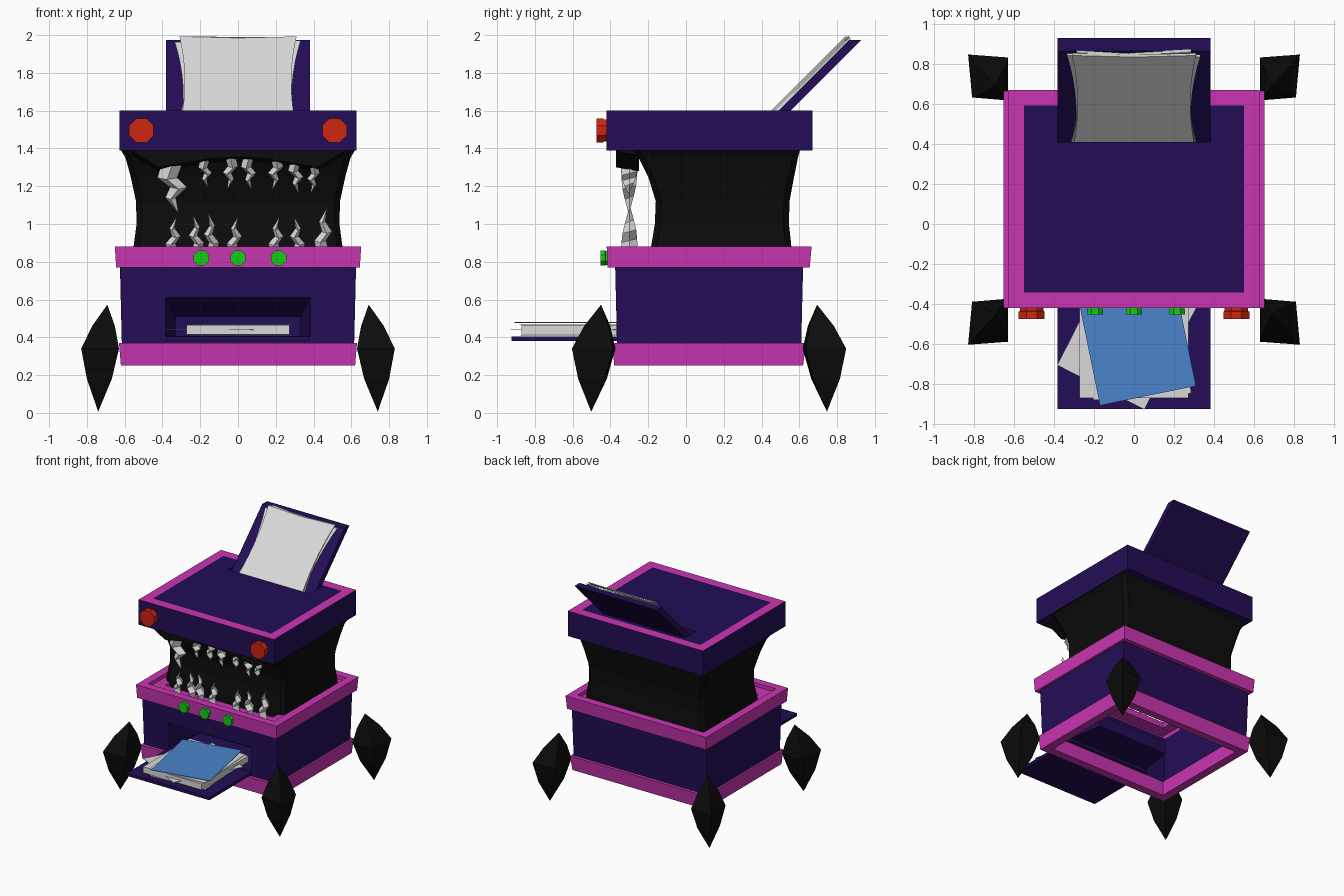
import bpy, bmesh, math
from mathutils import Vector, Matrix

if "Cube" in bpy.data.objects:
    bpy.data.objects.remove(bpy.data.objects["Cube"])


def material(name, rgb):
    m = bpy.data.materials.new(name)
    m.diffuse_color = (*rgb, 1)
    m.use_nodes = True
    m.node_tree.nodes["Principled BSDF"].inputs["Base Color"].default_value = m.diffuse_color
    return m


PURPLE = material("dark purple", (0.0165, 0.0042, 0.092))
PINK = material("magenta", (0.59, 0.036, 0.45))
BLACK = material("black", (0.0035, 0.0035, 0.0035))
WHITE = material("paper white", (0.70, 0.70, 0.70))
BLUE = material("paper blue", (0.068, 0.23, 0.60))
RED = material("red", (0.62, 0.019, 0.005))
GREEN = material("green", (0.007, 0.60, 0.008))


def loft(name, rings, mat, closed=False, caps=True):
    """Join rings of points with quads; closed joins the last ring to the first."""
    bm = bmesh.new()
    vs = [[bm.verts.new(p) for p in r] for r in rings]
    n = len(vs[0])
    pairs = list(zip(vs, vs[1:])) + ([(vs[-1], vs[0])] if closed else [])
    for a, b in pairs:
        for i in range(n):
            j = (i + 1) % n
            bm.faces.new((a[i], a[j], b[j], b[i]))
    if caps and not closed:
        bm.faces.new(vs[0][::-1])
        bm.faces.new(vs[-1])
    bmesh.ops.remove_doubles(bm, verts=bm.verts, dist=1e-5)
    bmesh.ops.recalc_face_normals(bm, faces=bm.faces)
    me = bpy.data.meshes.new(name)
    bm.to_mesh(me)
    bm.free()
    ob = bpy.data.objects.new(name, me)
    bpy.context.collection.objects.link(ob)
    me.materials.append(mat)
    return ob


def rect(x, y0, y1, z):
    return [(-x, y0, z), (x, y0, z), (x, y1, z), (-x, y1, z)]


def box(name, x, y0, y1, z0, z1, mat):
    return loft(name, [rect(x, y0, y1, z0), rect(x, y0, y1, z1)], mat)


def frame(name, bottom, top, inner, z0, z1, mat):
    """Rectangular tube open at top and bottom; each rect is (x, y0, y1)."""
    return loft(name, [rect(*bottom, z0), rect(*top, z1),
                       rect(*inner, z1), rect(*inner, z0)], mat, closed=True)


def cut(ob, cutter):
    mod = ob.modifiers.new("cut", 'BOOLEAN')
    mod.operation = 'DIFFERENCE'
    mod.object = cutter
    bpy.context.view_layer.objects.active = ob
    bpy.ops.object.modifier_apply(modifier=mod.name)
    bpy.data.objects.remove(cutter)


def disc(name, x, z, y0, y1, r, sides, mat):
    """Short button facing the front, with a bevelled face."""
    rings = []
    for y, s in ((y1, .92), (y1 - .4 * (y1 - y0), .92), (y1 - .42 * (y1 - y0), 1), (y0, 1)):
        rings.append([(x + s * r * math.cos(math.tau * (i + .5) / sides), y,
                       z + s * r * math.sin(math.tau * (i + .5) / sides)) for i in range(sides)])
    return loft(name, rings, mat)


# Hollow lower body with pink bands
frame("base_band", (.62, -.38, .62), (.63, -.39, .635), (.55, -.31, .555), .25, .37, PINK)
body = frame("body", (.615, -.365, .61), (.625, -.375, .62), (.585, -.335, .58), .365, .775, PURPLE)
cut(body, box("slot_cutter", .383, -.6, -.2, .408, .61, PURPLE))
frame("collar", (.645, -.415, .655), (.652, -.42, .665), (.585, -.355, .60), .77, .88, PINK)
frame("collar_ledge", (.59, -.36, .605), (.59, -.36, .605), (.50, -.25, .52), .80, .85, PINK)

# Tapered paper slot behind the front opening
slot = [[(-x, y, z0), (x, y, z0), (x, y, z1), (-x, y, z1)]
        for x, y, z0, z1 in ((.383, -.368, .408, .61), (.33, -.02, .408, .51))]
liner = loft("slot_liner", slot, PURPLE, caps=False)
bm = bmesh.new()
bm.from_mesh(liner.data)
bm.faces.new(sorted([v for v in bm.verts if v.co.y > -.1],
                    key=lambda v: math.atan2(v.co.z - .46, v.co.x)))
bm.to_mesh(liner.data)
bm.free()

# Output tray and loose sheets
box("output_tray", .382, -.925, -.30, .38, .404, PURPLE)
box("paper_stack", .272, -.87, -.25, .415, .466, WHITE)


def sheet(name, cx, cy, z, degrees, mat):
    ob = box(name, .245, -.30, .30, 0, .004, mat)
    ob.data.transform(Matrix.Translation((cx, cy, z)) @ Matrix.Rotation(math.radians(degrees), 4, 'Z'))


sheet("bottom_sheet", .02, -.56, .409, 4, WHITE)
sheet("turned_sheet", -.03, -.55, .438, -27, WHITE)
sheet("upper_sheet", .02, -.565, .467, 4, WHITE)
sheet("blue_sheet", .01, -.565, .477, 11.5, BLUE)


# Pinched neck with chamfered corners
def chamfered(x, y0, y1, z, c=.03):
    return [(-x + c, y0, z), (x - c, y0, z), (x, y0 + c, z), (x, y1 - c, z),
            (x - c, y1, z), (-x + c, y1, z), (-x, y1 - c, z), (-x, y0 + c, z)]


neck = [(.555, -.185, .56, .82), (.553, -.185, .558, .88), (.537, -.165, .545, 1.0),
        (.54, -.16, .548, 1.12), (.568, -.20, .572, 1.25), (.595, -.25, .592, 1.35),
        (.622, -.28, .605, 1.395)]
loft("neck", [chamfered(*r) for r in neck], BLACK)

# Arched upper lip
lip = []
for i in range(9):
    u = i / 4 - 1
    x, low = .56 * u, 1.345 - .055 * min(1, 1.5 * abs(u)) ** 2
    if abs(u) > .9:
        low = 1.375
    lip.append([(x, -.37, low + .01), (x, -.25, low - .01), (x, -.25, 1.395), (x, -.37, 1.395)])
loft("upper_lip", lip, BLACK)


# Crooked teeth
def tooth(name, x, root, tip, w, lean):
    rings = []
    for t, shift, s in ((0, 0, .8), (.3, -.35, .75), (.5, .5, .65), (.72, -.1, .4), (1, .45, .02)):
        z, cx, h = root + (tip - root) * t, x + shift * w * lean, s * w
        d = .05 * s + .004
        rings.append([(cx - h, -.30, z), (cx, -.30 - d, z - .01), (cx + h, -.30, z), (cx, -.30 + d, z + .01)])
    loft(name, rings, WHITE)


upper = [(-.35, 1.32, 1.07, .07, 1), (-.175, 1.34, 1.20, .032, 1), (-.04, 1.355, 1.19, .036, -1),
         (.055, 1.35, 1.19, .036, 1), (.20, 1.35, 1.19, .036, -1), (.305, 1.33, 1.17, .036, 1),
         (.40, 1.31, 1.17, .03, -1)]
lower = [(-.345, 1.03, .036, 1), (-.22, 1.04, .036, -1), (-.14, 1.05, .036, -1), (-.02, 1.03, .036, 1),
         (.20, 1.03, .036, 1), (.315, 1.03, .036, -1), (.45, 1.08, .042, 1)]
for i, (x, root, tip, w, lean) in enumerate(upper):
    tooth(f"upper_tooth_{i + 1}", x, root, tip, w, lean)
for i, (x, tip, w, lean) in enumerate(lower):
    tooth(f"lower_tooth_{i + 1}", x, .84, tip, w, lean)

# Head with a pink border on top and a slot for the feeder
head = box("head", .627, -.42, .67, 1.39, 1.60, PURPLE)
head.data.materials.append(PINK)
bm = bmesh.new()
bm.from_mesh(head.data)
top = max(bm.faces, key=lambda f: f.calc_center_median().z)
border = bmesh.ops.inset_region(bm, faces=[top], thickness=.11)["faces"]
for f in border:
    f.material_index = 1
bm.to_mesh(head.data)
bm.free()
cut(head, box("feeder_cutter", .382, .41, .545, 1.49, 1.7, PURPLE))


# Sloping feeder panel and curled paper
def slope(x, z, lift):
    return (x, .49 + (z - 1.6) * 1.0 - lift, z)


panel = [[slope(-.382, z, 0), slope(.382, z, 0), slope(.382, z, -.065), slope(-.382, z, -.065)]
         for z in (1.495, 1.975)]
loft("feeder_panel", panel, PURPLE)


def curled(name, dx, z_top, lift0, lift1, tilt):
    rings = []
    for i in range(9):
        t = i / 8
        h = .282 + .028 * (2 * t - 1) ** 2
        c = dx + tilt * (t - .5)
        ring = [(c + h * k, 1.51 + (z_top - 1.51) * t + t * (.008 * abs(k) - tilt * k * .3))
                for k in (-1, -.5, 0, .5, 1)]
        rings.append([slope(x, z, lift1) for x, z in ring] +
                     [slope(x, z, lift0) for x, z in ring[::-1]])
    loft(name, rings, WHITE)


curled("feed_paper_back", -.01, 1.965, -.002, .012, -.03)
curled("feed_paper_middle", .005, 1.975, .014, .026, .035)
curled("feed_paper_front", 0, 1.985, .028, .04, 0)

# Eyes and buttons
for side, x in (("left", -.512), ("right", .512)):
    disc(f"{side}_eye", x, 1.495, -.475, -.41, .07, 8, RED)
for i, x in enumerate((-.195, 0, .215)):
    disc(f"button_{i + 1}", x, .82, -.452, -.41, .044, 8, GREEN)

# Pointed feet at the four corners, mirrored about the body centre
for xs, xn in ((-1, "left"), (1, "right")):
    for ys, yn in ((-1, "front"), (1, "back")):
        rings = []
        for z, cx, cy, s in ((.008, .74, .624, .005), (.18, .734, .617, .66), (.34, .73, .611, 1),
                             (.46, .712, .592, .6), (.572, .692, .572, .005)):
            rings.append([(xs * (cx + s * a), .122 + ys * (cy + s * b), z)
                          for a, b in ((-.10, -.115), (.08, -.10), (.10, .115), (-.10, .10))])
        loft(f"{yn}_{xn}_foot", rings, BLACK)
